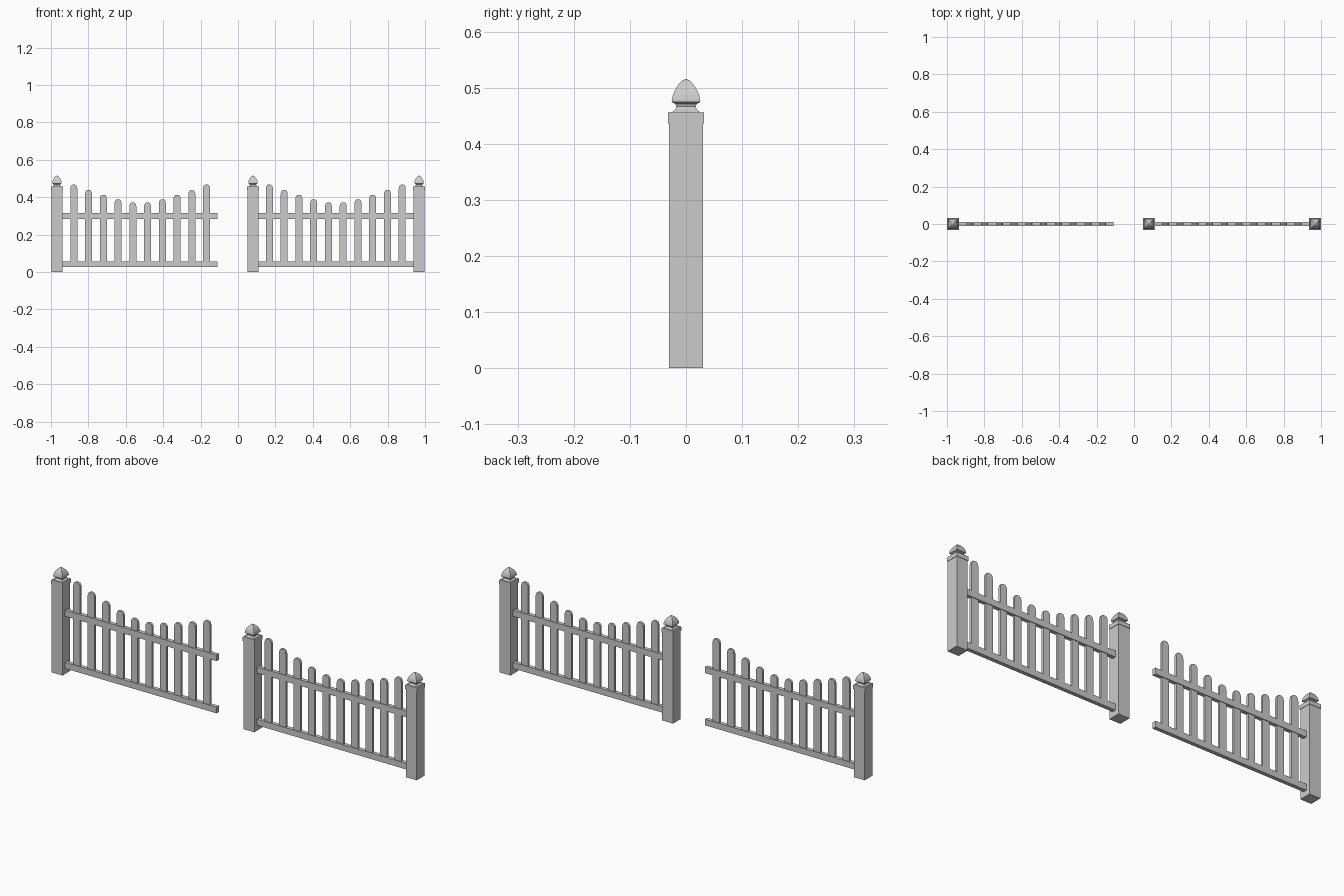
import bpy

if "Cube" in bpy.data.objects:
    bpy.data.objects.remove(bpy.data.objects["Cube"])


def make_object(name, verts, faces):
    mesh = bpy.data.meshes.new(name)
    mesh.from_pydata(verts, [], faces)
    mesh.update()
    obj = bpy.data.objects.new(name, mesh)
    bpy.context.collection.objects.link(obj)
    return obj


def square_loft(name, x, profile):
    """Stack square sections given as (half width, height)."""
    verts, faces = [], []
    for r, z in profile:
        verts += [(x + sx * r, sy * r, z) for sx, sy in ((-1, -1), (1, -1), (1, 1), (-1, 1))]
    for k in range(len(profile) - 1):
        for i in range(4):
            j = (i + 1) % 4
            faces.append((4 * k + i, 4 * k + j, 4 * k + 4 + j, 4 * k + 4 + i))
    n = len(verts)
    faces += [(3, 2, 1, 0), (n - 4, n - 3, n - 2, n - 1)]
    return make_object(name, verts, faces)


def slab(name, outline, half):
    """Extrude an x-z outline (counter-clockwise from the front) through y."""
    n = len(outline)
    verts = [(x, -half, z) for x, z in outline] + [(x, half, z) for x, z in outline]
    faces = [tuple(range(n)), tuple(range(2 * n - 1, n - 1, -1))]
    for i in range(n):
        j = (i + 1) % n
        faces.append((j, i, n + i, n + j))
    return make_object(name, verts, faces)


# Posts with collar, concave neck and pointed cap
POST = [(0.03, 0), (0.03, 0.436)]
CAP = [(0.0318, 0.436), (0.0318, 0.455), (0.031, 0.457), (0.024, 0.457), (0.019, 0.461),
       (0.0172, 0.466), (0.019, 0.471), (0.025, 0.474), (0.0255, 0.477), (0.0235, 0.487),
       (0.0195, 0.496), (0.014, 0.505), (0.0075, 0.512), (0.002, 0.515)]
for label, x in (("left", -0.968), ("middle", 0.08), ("right", 0.968)):
    square_loft(label + "_post", x, POST)
    square_loft(label + "_post_cap", x, CAP)

# Two mirrored panels of rails and scalloped pickets
TOPS = [0.467, 0.438, 0.413, 0.389, 0.372]
TOPS += TOPS[::-1]
TIP = [(0.0187, -0.020), (0.0165, -0.010), (0.012, -0.003), (0.006, 0)]
for label, side in (("left", -1), ("right", 1)):
    a, b = sorted((side * 0.11, side * 0.94))
    for rail, z in (("lower_rail", 0.027), ("upper_rail", 0.285)):
        slab(f"{label}_{rail}", [(a, z), (b, z), (b, z + 0.03), (a, z + 0.03)], 0.0095)
    for i, top in enumerate(TOPS):
        x = side * (0.168 + i * 0.0789)
        outline = [(x - 0.0187, 0.04), (x + 0.0187, 0.04)]
        outline += [(x + w, top + d) for w, d in TIP]
        outline += [(x - w, top + d) for w, d in reversed(TIP)]
        slab(f"{label}_picket_{i + 1}", outline, 0.006)
